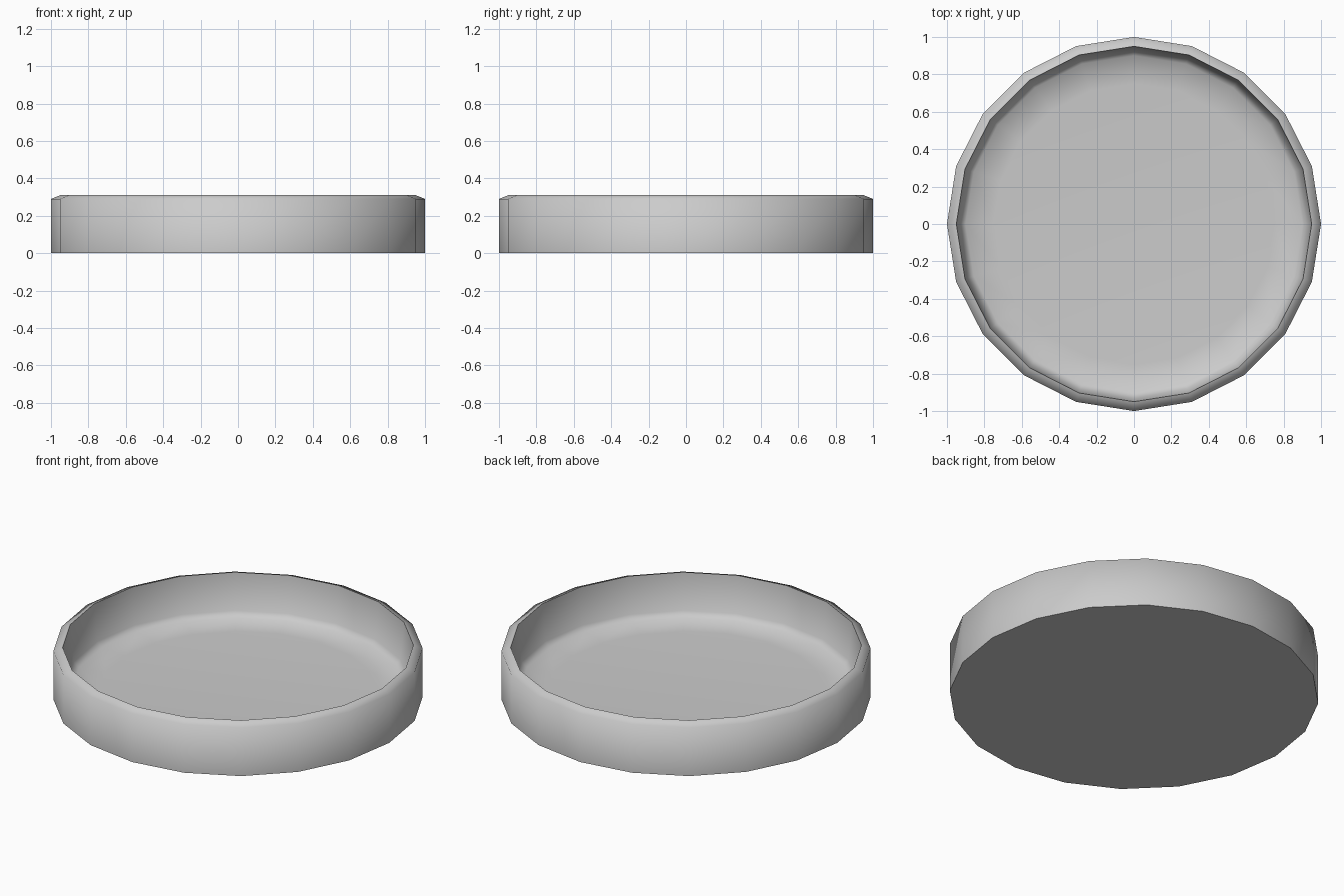
import bpy, bmesh
from math import cos, sin, pi, radians

if "Cube" in bpy.data.objects:
    bpy.data.objects.remove(bpy.data.objects["Cube"])

SIDES = 20
# radius, height: from bottom edge, over the rim, down to the floor
PROFILE = [(1.0, 0.0), (1.0, 0.29), (0.95, 0.31), (0.93, 0.09),
           (0.90, 0.06), (0.75, 0.05)]

# Round shallow tray: lathe the profile and cap underside and floor
bm = bmesh.new()
rings = [[bm.verts.new((r * cos(2 * pi * i / SIDES), r * sin(2 * pi * i / SIDES), z))
          for i in range(SIDES)] for r, z in PROFILE]
for a, b in zip(rings, rings[1:]):
    for i in range(SIDES):
        j = (i + 1) % SIDES
        bm.faces.new((a[i], a[j], b[j], b[i]))
bm.faces.new(rings[0][::-1])
bm.faces.new(rings[-1])
bmesh.ops.recalc_face_normals(bm, faces=bm.faces)

mesh = bpy.data.meshes.new("round_tray")
bm.to_mesh(mesh)
bm.free()
tray = bpy.data.objects.new("round_tray", mesh)
bpy.context.collection.objects.link(tray)

# Smooth walls, crisp rim and bottom edge
bpy.context.view_layer.objects.active = tray
tray.select_set(True)
bpy.ops.object.shade_smooth_by_angle(angle=radians(70))
